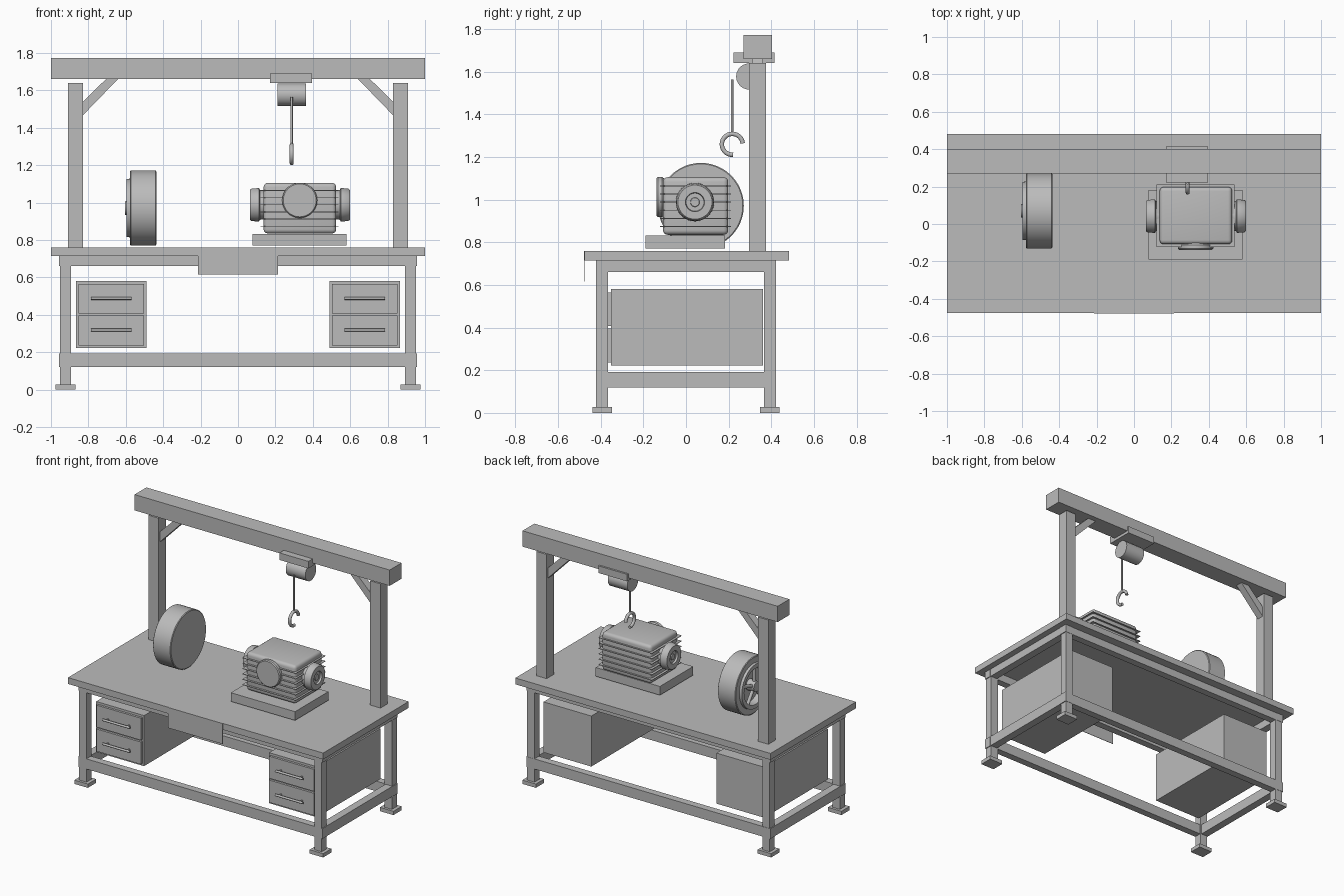
import bpy, bmesh, math
from mathutils import Vector

cube = bpy.data.objects.get("Cube")
if cube:
    bpy.data.objects.remove(cube, do_unlink=True)

GREY = (0.5, 0.5, 0.5, 1)
grey = bpy.data.materials.new("workshop grey")
grey.use_nodes = True
grey.diffuse_color = GREY
grey.node_tree.nodes["Principled BSDF"].inputs["Base Color"].default_value = GREY


def add_object(name, bm, smooth=False):
    bmesh.ops.recalc_face_normals(bm, faces=bm.faces)
    mesh = bpy.data.meshes.new(name)
    bm.to_mesh(mesh)
    bm.free()
    mesh.materials.append(grey)
    obj = bpy.data.objects.new(name, mesh)
    bpy.context.collection.objects.link(obj)
    if smooth:
        bpy.ops.object.select_all(action="DESELECT")
        obj.select_set(True)
        bpy.context.view_layer.objects.active = obj
        bpy.ops.object.shade_smooth_by_angle(angle=math.radians(35))
    return obj


def box(name, x, y, z, bevel=0):
    """Box given by its (min, max) range on each axis."""
    bm = bmesh.new()
    bmesh.ops.create_cube(bm, size=1)
    for v in bm.verts:
        v.co = Vector([r[0] if c < 0 else r[1] for c, r in zip(v.co, (x, y, z))])
    if bevel:
        bmesh.ops.bevel(bm, geom=bm.edges[:], offset=bevel, segments=4,
                        profile=0.5, affect="EDGES")
    return add_object(name, bm, smooth=bevel > 0)


def mirrored(r, side):
    return tuple(sorted((r[0] * side, r[1] * side)))


def lathe(name, profile, centre, axis, steps=40):
    """Spin (distance, radius) points around an axis direction."""
    bm = bmesh.new()
    verts = [bm.verts.new((r, 0, d)) for d, r in profile]
    edges = [bm.edges.new(pair) for pair in zip(verts, verts[1:])]
    bmesh.ops.spin(bm, geom=verts + edges, cent=(0, 0, 0), axis=(0, 0, 1),
                   angle=math.tau, steps=steps)
    bmesh.ops.remove_doubles(bm, verts=bm.verts, dist=1e-5)
    rotation = Vector((0, 0, 1)).rotation_difference(Vector(axis)).to_matrix()
    for v in bm.verts:
        v.co = rotation @ v.co + Vector(centre)
    return add_object(name, bm, smooth=True)


def cylinder(name, start, end, radius, steps=32):
    axis = Vector(end) - Vector(start)
    return lathe(name, [(0, 0), (0, radius), (axis.length, radius), (axis.length, 0)],
                 start, axis.normalized(), steps)


def extrude_xz(name, points, y):
    """Extrude an outline in the xz plane along y."""
    bm = bmesh.new()
    face = bm.faces.new([bm.verts.new((px, y[0], pz)) for px, pz in points])
    new = bmesh.ops.extrude_face_region(bm, geom=[face])["geom"]
    bmesh.ops.translate(bm, vec=(0, y[1] - y[0], 0),
                        verts=[g for g in new if isinstance(g, bmesh.types.BMVert)])
    return add_object(name, bm)


# Bench top and front plate
box("bench_top", (-1, 1), (-0.475, 0.482), (0.715, 0.76))
box("front_plate", (-0.214, 0.214), (-0.478, -0.475), (0.615, 0.76))

# Frame legs, feet and rails
for sx, side in ((1, "left"), (-1, "right")):
    for sy, end in ((1, "back"), (-1, "front")):
        x, y = 0.922 * sx, 0.393 * sy
        box(f"{end}_{side}_leg", (x - 0.029, x + 0.029), (y - 0.028, y + 0.028), (0.02, 0.715))
        box(f"{end}_{side}_foot", (x - 0.053, x + 0.053), (y - 0.046, y + 0.046), (0, 0.027))
    for level, z in (("upper", (0.66, 0.715)), ("lower", (0.12, 0.192))):
        box(f"{side}_{level}_rail", mirrored((0.9, 0.955), sx), (-0.42, 0.423), z)
for sy, end in ((1, "back"), (-1, "front")):
    for level, z in (("upper", (0.66, 0.715)), ("lower", (0.12, 0.192))):
        box(f"{end}_{level}_rail", (-0.957, 0.957), mirrored((0.37, 0.421), sy), z)

# Drawer cabinets with fronts and bar handles
for sx, side in ((1, "left"), (-1, "right")):
    box(f"{side}_cabinet", mirrored((0.49, 0.865), sx), (-0.352, 0.36), (0.222, 0.58))
    for row, z in (("lower", (0.237, 0.395)), ("upper", (0.408, 0.564))):
        box(f"{side}_{row}_drawer", mirrored((0.502, 0.853), sx), (-0.368, -0.352), z)
        mid = (z[0] + z[1]) / 2 + 0.002
        cylinder(f"{side}_{row}_handle", (0.57 * sx, -0.395, mid), (0.785 * sx, -0.395, mid), 0.008, 12)
        for px in (0.595, 0.76):
            cylinder(f"{side}_{row}_handle_stud", (px * sx, -0.366, mid), (px * sx, -0.395, mid), 0.006, 10)

# Overhead gantry
box("gantry_beam", (-1, 1), (0.27, 0.402), (1.66, 1.772))
for sx, side in ((1, "left"), (-1, "right")):
    box(f"{side}_post", mirrored((0.829, 0.909), sx), (0.296, 0.376), (0.75, 1.64))
    outline = [(0.829, 1.467), (0.829, 1.54), (0.706, 1.66), (0.642, 1.66)]
    extrude_xz(f"{side}_brace", [(px * sx, pz) for px, pz in outline], (0.31, 0.362))

# Hoist with cable and hook
box("hoist_mount", (0.17, 0.396), (0.222, 0.415), (1.64, 1.69))
cylinder("hoist_drum", (0.21, 0.296, 1.577), (0.363, 0.296, 1.577), 0.061)
cylinder("hoist_cable", (0.287, 0.216, 1.564), (0.287, 0.216, 1.305), 0.006, 12)
curve = bpy.data.curves.new("hook_path", "CURVE")
curve.dimensions = "3D"
curve.bevel_depth = 0.011
curve.bevel_resolution = 3
curve.use_fill_caps = True
curve.materials.append(grey)
spline = curve.splines.new("POLY")
spline.points.add(20)
for i, p in enumerate(spline.points):
    a = math.radians(5 + 270 * i / 20)
    p.co = (0.287, 0.217 + 0.049 * math.cos(a), 1.259 + 0.049 * math.sin(a), 1)
bpy.context.collection.objects.link(bpy.data.objects.new("hoist_hook", curve))

# Motor block with thin cooling fins
box("motor_base", (0.077, 0.58), (-0.19, 0.182), (0.77, 0.832))
box("motor_body", (0.137, 0.525), (-0.108, 0.198), (0.835, 1.105), bevel=0.022)
for i in range(6):
    z = 0.872 + i * 0.038
    box("cooling_fin", (0.12, 0.538), (-0.122, 0.21), (z, z + 0.004))
cap = [(-0.01, 0), (-0.01, 0.078), (0.02, 0.08), (0.025, 0.09), (0.066, 0.086),
       (0.073, 0.08), (0.073, 0.045), (0.06, 0.042), (0.06, 0.022), (0.066, 0.02), (0.066, 0)]
for sx, x, side in ((1, 0.525, "left"), (-1, 0.137, "right")):
    lathe(f"{side}_motor_cap", cap, (x, 0.042, 0.988), (sx, 0, 0))
lathe("front_motor_cap", [(0, 0), (0, 0.085), (0.012, 0.094), (0.032, 0.094), (0.038, 0.088), (0.038, 0)],
      (0.33, -0.1, 1.012), (0, -1, 0))

# Wheel with recessed spoked face
wheel = [(0, 0), (0, 0.196), (0.004, 0.201), (0.136, 0.201), (0.14, 0.196), (0.14, 0.157),
         (0.158, 0.155), (0.158, 0.128), (0.11, 0.122), (0.11, 0)]
CENTRE = Vector((-0.437, 0.07, 0.971))
lathe("wheel_drum", wheel, CENTRE, (-1, 0, 0), 48)
lathe("wheel_hub", [(0.1, 0), (0.1, 0.04), (0.168, 0.036), (0.168, 0)], CENTRE, (-1, 0, 0))
for i in range(5):
    a = math.tau * i / 5 + math.pi / 2
    direction = Vector((0, math.cos(a), math.sin(a)))
    hub = CENTRE + Vector((-0.147, 0, 0))
    cylinder("wheel_spoke", hub + direction * 0.03, hub + direction * 0.13, 0.012, 12)
